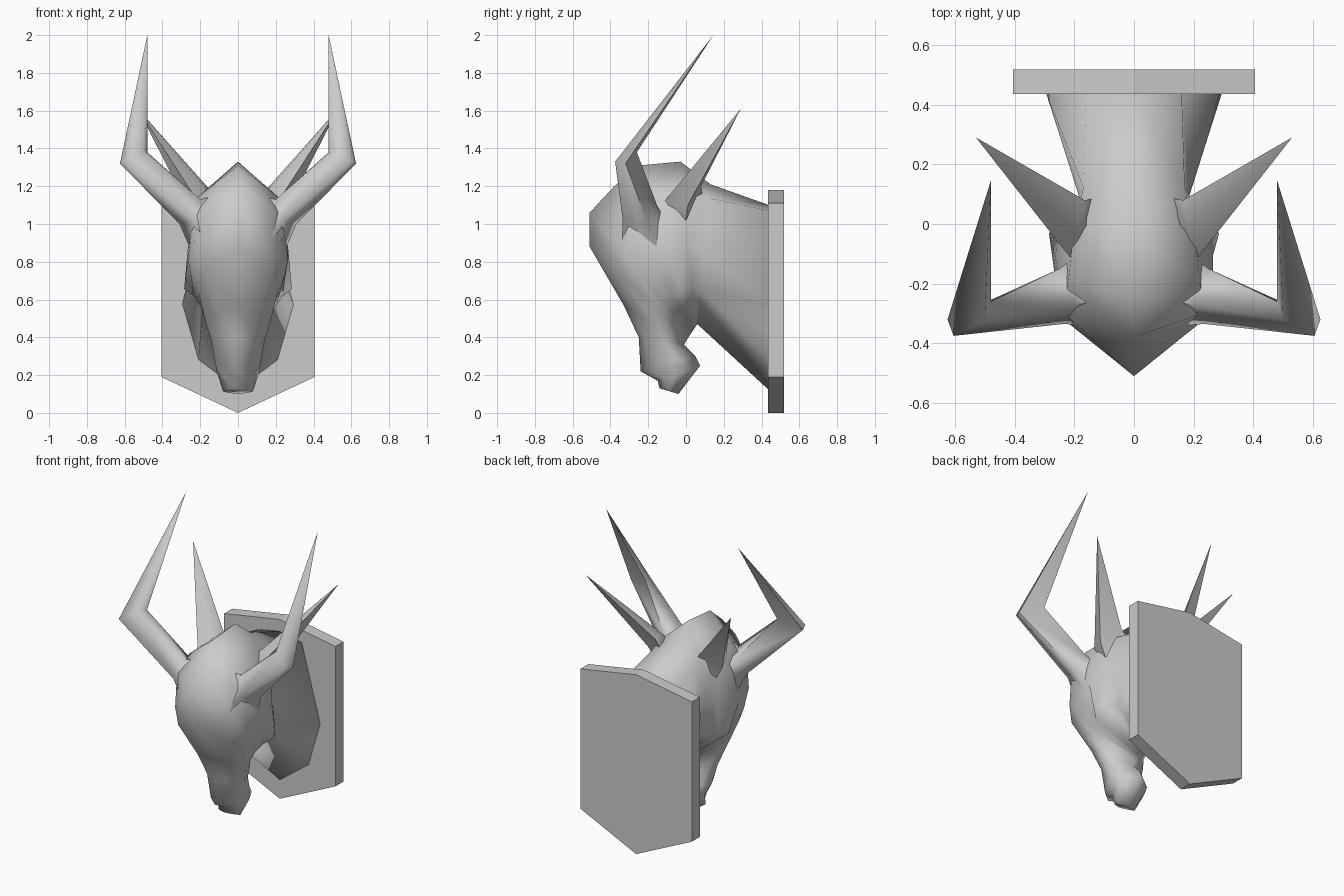
import bpy
import bmesh
import math

cube = bpy.data.objects.get("Cube")
if cube:
    bpy.data.objects.remove(cube)

grey = bpy.data.materials.new("plain grey")
grey.use_nodes = True
colour = (0.6, 0.6, 0.6, 1)
grey.diffuse_color = colour
grey.node_tree.nodes["Principled BSDF"].inputs["Base Color"].default_value = colour


def loft(name, rings, angle):
    """Skin closed rings of equal length; a ring of one point closes to a tip."""
    bm = bmesh.new()
    loops = [[bm.verts.new(p) for p in ring] for ring in rings]
    for a, b in zip(loops, loops[1:]):
        for i in range(len(a)):
            j = (i + 1) % len(a)
            if len(b) == 1:
                bm.faces.new((a[i], a[j], b[0]))
            else:
                bm.faces.new((a[i], a[j], b[j], b[i]))
    for end in (loops[0], loops[-1]):
        if len(end) > 2:
            bm.faces.new(end)
    bmesh.ops.recalc_face_normals(bm, faces=bm.faces)
    mesh = bpy.data.meshes.new(name)
    bm.to_mesh(mesh)
    bm.free()
    mesh.materials.append(grey)
    ob = bpy.data.objects.new(name, mesh)
    bpy.context.collection.objects.link(ob)
    bpy.ops.object.select_all(action="DESELECT")
    ob.select_set(True)
    bpy.context.view_layer.objects.active = ob
    if angle:
        bpy.ops.object.shade_smooth_by_angle(angle=math.radians(angle))


def mirrored_pair(name, rings):
    for side, s in (("left", 1), ("right", -1)):
        loft(side + "_" + name, [[(s * x, y, z) for x, y, z in r] for r in rings], 85)


def head_ring(top, bottom, widths, upper=.2, mid=.5, lower=.75):
    """Symmetric section between a top and a bottom (y, z) point."""
    def at(f, x):
        return (x, top[0] + (bottom[0] - top[0]) * f, top[1] + (bottom[1] - top[1]) * f)
    half = [at(f, x) for f, x in zip((upper, mid, lower), widths)]
    other = [(-x, y, z) for x, y, z in reversed(half)]
    return [at(0, 0)] + half + [at(1, 0)] + other


# Wall plaque
outline = [(0, 0), (.405, .19), (.405, 1.11), (0, 1.18), (-.405, 1.11), (-.405, .19)]
loft("wall_plaque", [[(x, y, z) for x, z in outline] for y in (.435, .518)], 0)

# Neck, skull and muzzle: sections fan round the throat
sections = [
    ((.44, 1.1), (.44, .12), (.16, .295, .21), .03, .54, .84),
    ((.13, 1.21), (.06, .47), (.17, .185, .18), .1),
    ((-.03, 1.33), (.05, .455), (.2, .235, .25)),
    ((-.25, 1.31), (.04, .44), (.22, .265, .285)),
    ((-.38, 1.2), (.03, .425), (.235, .265, .235)),
    ((-.51, 1.06), (.02, .41), (.23, .25, .205), .35),
    ((-.51, .88), (.01, .395), (.18, .21, .175), .28),
    ((-.33, .57), (0, .38), (.11, .17, .14)),
    ((-.25, .4), (-.01, .36), (.075, .14, .12), .15),
    ((-.24, .22), (.05, .3), (.06, .12, .1), .15),
    ((-.15, .17), (.075, .25), (.07, .11, .085), .15),
    ((-.14, .13), (-.04, .1), (.05, .08, .06)),
]
loft("head_and_neck", [head_ring(*s) for s in sections], 100)

# Long bent horns, flaring from the temples
mirrored_pair("horn", [
    [(.24, -.14, .84), (.17, -.34, .9), (.08, -.25, 1.16), (.17, -.09, 1.0)],
    [(.31, -.2, 1), (.235, -.335, 1.02), (.2, -.27, 1.13), (.25, -.15, 1.09)],
    [(.625, -.32, 1.32), (.605, -.375, 1.33), (.5, -.32, 1.39), (.48, -.26, 1.38)],
    [(.48, .145, 2)],
])

# Pointed ears
mirrored_pair("ear", [
    [(.15, -.13, 1.04), (.22, 0, 1.02), (.11, .09, 1.13), (.12, 0, 1.16)],
    [(.2, -.13, 1.1), (.27, .01, 1.1), (.165, .08, 1.2), (.18, -.01, 1.2)],
    [(.53, .29, 1.61)],
])
